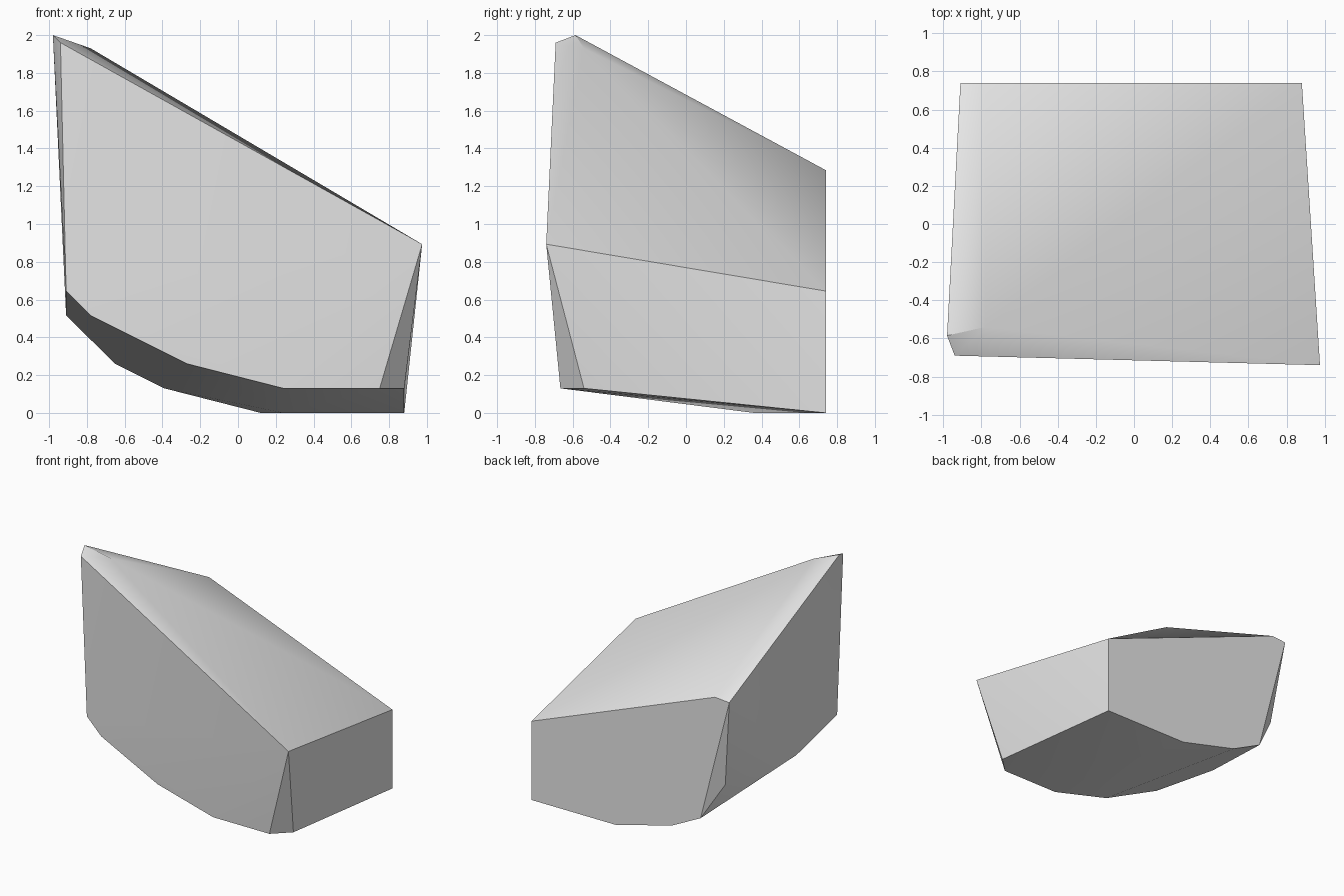
import bpy
import bmesh
import math

# Remove the default cube only
default_cube = bpy.data.objects.get("Cube")
if default_cube:
    bpy.data.objects.remove(default_cube, do_unlink=True)


def make_material(name, colour):
    material = bpy.data.materials.new(name)
    material.use_nodes = True
    material.diffuse_color = colour
    shader = material.node_tree.nodes["Principled BSDF"]
    shader.inputs["Base Color"].default_value = colour
    return material


def convex_block(name, corner_groups, material):
    """Wrap a set of chipped corners in one convex solid."""
    bm = bmesh.new()
    for group in corner_groups:
        for corner in group:
            bm.verts.new(corner)
    hull = bmesh.ops.convex_hull(bm, input=bm.verts[:])
    loose = {item for item in hull["geom_interior"] + hull["geom_unused"]
             if isinstance(item, bmesh.types.BMVert)}
    bmesh.ops.delete(bm, geom=list(loose), context="VERTS")
    bmesh.ops.recalc_face_normals(bm, faces=bm.faces[:])
    mesh = bpy.data.meshes.new(name)
    bm.to_mesh(mesh)
    bm.free()
    mesh.materials.append(material)
    block = bpy.data.objects.new(name, mesh)
    bpy.context.collection.objects.link(block)
    return block


# Upright back wall: its outline in x and z, all at one depth
back_outline = [(.88, 0), (.88, .645), (-.78, 1.285), (-.91, 1.275),
                (-.65, .26), (-.39, .13), (.12, 0)]
back_wall = [(x, .74, z) for x, z in back_outline]

# Sloping top: the high chipped peak and the low front corner
top_corners = [(-.98, -.585, 2), (-.94, -.69, 1.96),
               (-.78, -.54, 1.93), (.975, -.74, .893)]

# Curved lower edge of the front wall
front_outline = [(-.91, .645), (-.78, .515), (-.27, .26),
                 (.24, .13), (.75, .13)]
front_edge = [(x, -.655 - .01 * (x > 0), z) for x, z in front_outline]

# Chipped corners along the side walls and the underside
side_chips = [(.88, -.54, .13), (-.91, -.13, .515), (-.823, .667, .553)]
underside = [(.24, .36, 0)]

stone = make_material("plain grey stone", (.8, .8, .8, 1))
block = convex_block(
    "rock_block",
    [back_wall, top_corners, front_edge, side_chips, underside],
    stone)

# Smooth shading across the gentle chips, crisp main edges
bpy.ops.object.select_all(action="DESELECT")
block.select_set(True)
bpy.context.view_layer.objects.active = block
bpy.ops.object.shade_smooth_by_angle(angle=math.radians(30))
